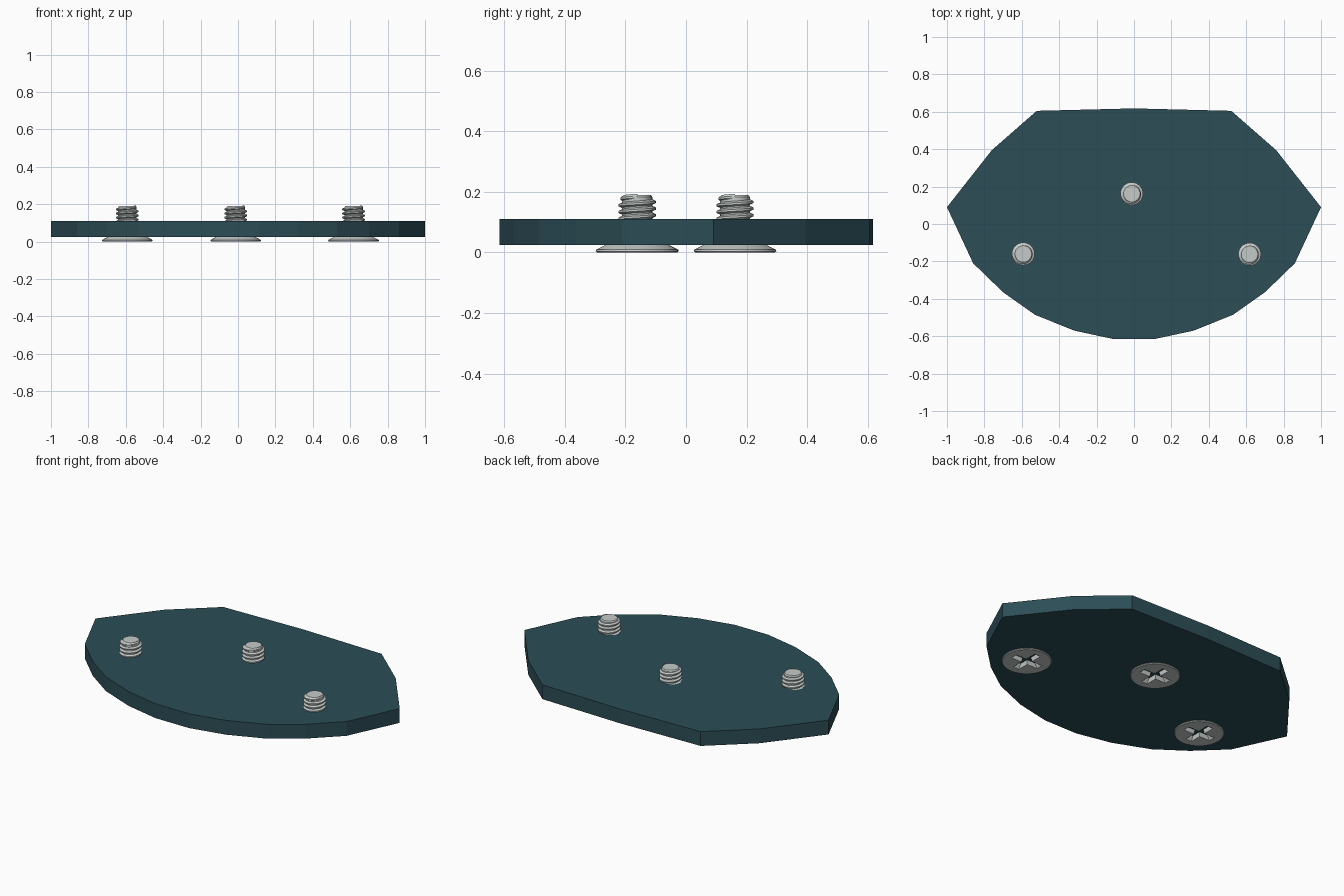
import bpy
import bmesh
from math import cos, sin, tau

cube = bpy.data.objects.get("Cube")
if cube:
    bpy.data.objects.remove(cube, do_unlink=True)


def material(name, rgb, rough):
    mat = bpy.data.materials.new(name)
    mat.use_nodes = True
    mat.diffuse_color = (*rgb, 1)
    bsdf = mat.node_tree.nodes["Principled BSDF"]
    bsdf.inputs["Base Color"].default_value = (*rgb, 1)
    bsdf.inputs["Roughness"].default_value = rough
    return mat


def make_object(name, bm, mat=None):
    bmesh.ops.recalc_face_normals(bm, faces=bm.faces[:])
    mesh = bpy.data.meshes.new(name)
    bm.to_mesh(mesh)
    bm.free()
    if mat:
        mesh.materials.append(mat)
    obj = bpy.data.objects.new(name, mesh)
    bpy.context.collection.objects.link(obj)
    return obj


def loft(bm, rings, capped=True):
    rows = [[bm.verts.new(p) for p in ring] for ring in rings]
    n = len(rows[0])
    for a, b in zip(rows, rows[1:]):
        for i in range(n):
            j = (i + 1) % n
            bm.faces.new((a[i], a[j], b[j], b[i]))
    if capped:
        bm.faces.new(rows[0][::-1])
        bm.faces.new(rows[-1])


def prism(name, outline, z0, z1, top_scale=1, mat=None):
    bm = bmesh.new()
    loft(bm, [[(x * s, y * s, z) for x, y in outline]
              for z, s in ((z0, 1), (z1, top_scale))])
    return make_object(name, bm, mat)


def lathe(bm, profile, sides=40):
    loft(bm, [[(r * cos(tau * i / sides), r * sin(tau * i / sides), z)
               for i in range(sides)] for r, z in profile])


def smooth(obj):
    bpy.ops.object.select_all(action="DESELECT")
    obj.select_set(True)
    bpy.context.view_layer.objects.active = obj
    bpy.ops.object.shade_smooth_by_angle(angle=0.5)


teal = material("dark_teal", (0.025, 0.075, 0.093), 0.6)
steel = material("steel", (0.56, 0.6, 0.59), 0.4)

# Plate: half outline mirrored across x
half = [(0.52, 0.605), (0.76, 0.395), (1, 0.09), (0.86, -0.21), (0.70, -0.365),
        (0.53, -0.485), (0.32, -0.57), (0.11, -0.615)]
outline = [(0, 0.618)] + half + [(-x, y) for x, y in reversed(half)]
prism("plate", outline, 0.025, 0.11, mat=teal)

# Screw head, tapering into the plate
bm = bmesh.new()
lathe(bm, [(0.131, 0), (0.136, 0.004), (0.135, 0.009), (0.104, 0.025),
           (0.09, 0.06), (0.05, 0.085)])
head = make_object("screw_head", bm, steel)

# Cross recess cut into the underside of the head
w, l = 0.022, 0.098
quarter = [(w, w), (w, l), (-w, l)]
cross = []
for c, s in ((1, 0), (0, 1), (-1, 0), (0, -1)):
    cross += [(x * c - y * s, x * s + y * c) for x, y in quarter]
cutter = prism("recess_cutter", cross, -0.01, 0.05, 0.5)
cutter.hide_render = True
cut = head.modifiers.new("cross_recess", "BOOLEAN")
cut.operation = "DIFFERENCE"
cut.solver = "EXACT"
cut.object = cutter
smooth(head)
bpy.ops.object.modifier_apply(modifier=cut.name)
bpy.data.objects.remove(cutter, do_unlink=True)

# Threaded shank: chamfered core with a helical ridge
bm = bmesh.new()
core, crest, pitch = 0.049, 0.061, 0.022
lathe(bm, [(core, 0.07), (core, 0.183), (0.044, 0.19)])
steps, turns = 32, 4
sections = []
for i in range(steps * turns + 1):
    a = tau * i / steps
    fade = min(1, (steps * turns - i) / (steps / 2))
    r = core + (crest - core) * fade
    z = 0.085 + pitch * i / steps
    sections.append([(q * cos(a), q * sin(a), z + dz * pitch) for q, dz in
                     ((core - 0.004, 0), (r, 0.32), (r, 0.62), (core - 0.004, 0.95))])
loft(bm, sections)
shank = make_object("screw_shank", bm, steel)
smooth(shank)

# Place the three screws
spots = {"right": (-0.592, -0.16), "middle": (-0.012, 0.162), "left": (0.618, -0.162)}
for part in (head, shank):
    base = part.name
    for i, (side, (x, y)) in enumerate(spots.items()):
        obj = part if i == 0 else part.copy()
        if i:
            bpy.context.collection.objects.link(obj)
        obj.name = f"{side}_{base}"
        obj.location = (x, y, 0)
